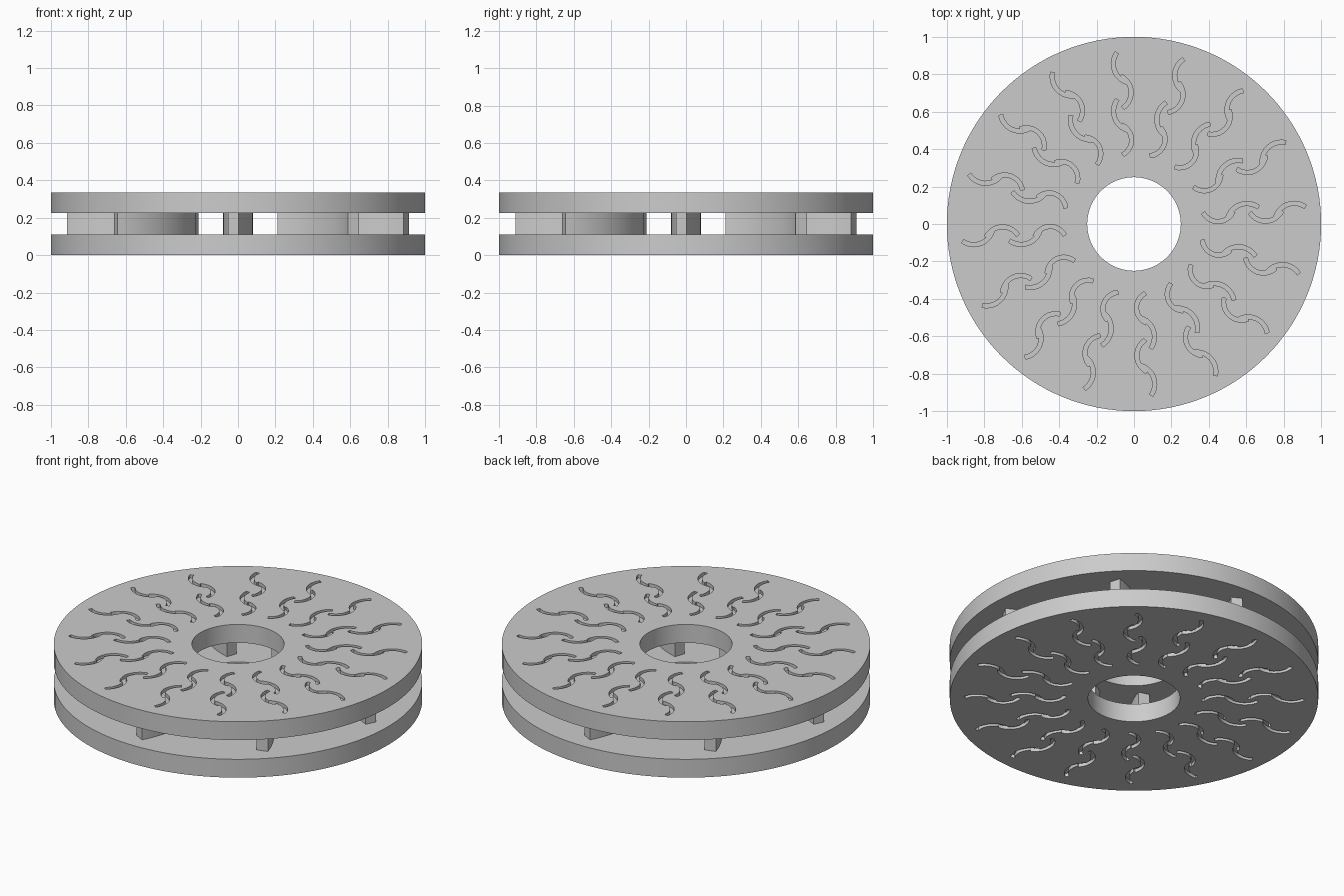
import bpy, bmesh, math
from mathutils import Vector, Matrix
from mathutils.geometry import delaunay_2d_cdt

cube = bpy.data.objects.get("Cube")
if cube:
    bpy.data.objects.remove(cube, do_unlink=True)

PLATE, GAP = 0.11, 0.115
HEIGHT = 2 * PLATE + GAP
GROOVE_DEPTH = 0.02
SIDES = 128

steel = bpy.data.materials.new("grey_steel")
steel.use_nodes = True
colour = (0.6, 0.6, 0.6, 1)
steel.diffuse_color = colour
steel.node_tree.nodes["Principled BSDF"].inputs["Base Color"].default_value = colour


def make_object(name, bm):
    bmesh.ops.recalc_face_normals(bm, faces=bm.faces)
    mesh = bpy.data.meshes.new(name)
    bm.to_mesh(mesh)
    bm.free()
    mesh.materials.append(steel)
    obj = bpy.data.objects.new(name, mesh)
    bpy.context.collection.objects.link(obj)
    bpy.ops.object.select_all(action='DESELECT')
    obj.select_set(True)
    bpy.context.view_layer.objects.active = obj
    bpy.ops.object.shade_smooth_by_angle(angle=math.radians(30))


def circle(radius):
    return [Vector((radius, 0)) @ Matrix.Rotation(-2 * math.pi * i / SIDES, 2)
            for i in range(SIDES)]


def arc(start, end, sagitta, steps):
    """Points on a circular arc bulging to the left of start-end."""
    a, b = Vector(start), Vector(end)
    chord = b - a
    side = Vector((-chord.y, chord.x)).normalized()
    half = 2 * math.atan(2 * sagitta / chord.length)
    radius = chord.length / 2 / math.sin(half)
    centre = (a + b) / 2 + side * (sagitta - radius)
    return [centre + Matrix.Rotation(-2 * half * i / steps, 2) @ (a - centre)
            for i in range(steps + 1)]


def ribbon(path, width, turn):
    """Anticlockwise outline of an even strip along a path, turned about z."""
    left, right = [], []
    for i, p in enumerate(path):
        along = path[min(i + 1, len(path) - 1)] - path[max(i - 1, 0)]
        off = Vector((-along.y, along.x)).normalized() * width / 2
        left.append(p + off)
        right.append(p - off)
    rot = Matrix.Rotation(turn, 2)
    return [rot @ p for p in right + left[::-1]]


# Four staggered groove arcs, repeated around the ring
groove_arcs = [
    arc((0.755, 0.032), (0.915, 0.092), 0.045, 10),
    arc((0.62, 0.06), (0.79, 0.07), -0.05, 10),
    arc((0.50, 0.032), (0.665, 0.09), 0.045, 10),
    arc((0.37, 0.06), (0.53, 0.066), -0.05, 10),
]
grooves = [ribbon(path, 0.022, math.tau * i / 16)
           for i in range(16) for path in groove_arcs]


def make_plate(name, face_z, inward):
    """Flat ring with shallow curved grooves sunk into one face."""
    floor_z = face_z + inward * GROOVE_DEPTH
    back_z = face_z + inward * PLATE
    rim, bore = circle(1), circle(0.25)

    # Triangulate the face around the bore and the grooves
    points, loops = list(rim), []
    for outline in [bore] + grooves:
        loops.append(list(range(len(points), len(points) + len(outline))))
        points += outline
    rim_edges = [(i, (i + 1) % SIDES) for i in range(SIDES)]
    flat, _, tris, _, _, sources = delaunay_2d_cdt(points, rim_edges, loops, 0, 1e-6)

    bm = bmesh.new()
    made = {}

    def vert(i, z):
        if (i, z) not in made:
            made[i, z] = bm.verts.new((flat[i].x, flat[i].y, z))
        return made[i, z]

    # Face and groove floors
    borders = {}
    for tri, source in zip(tris, sources):
        if 0 in source:
            continue
        z = floor_z if source else face_z
        bm.faces.new([vert(i, z) for i in tri])
        for a, b in zip(tri, list(tri[1:]) + [tri[0]]):
            borders.setdefault((min(a, b), max(a, b)), []).append(z)

    # Groove walls, rim and bore
    for (a, b), levels in borders.items():
        if len(levels) == 1:
            low = back_z
        elif levels[0] != levels[1]:
            low = floor_z
        else:
            continue
        bm.faces.new((vert(a, face_z), vert(b, face_z), vert(b, low), vert(a, low)))

    # Plain back face
    ring = [[bm.verts.new((p.x, p.y, back_z)) for p in loop] for loop in (rim, bore)]
    for i in range(SIDES):
        k = (i + 1) % SIDES
        bm.faces.new((ring[0][i], ring[0][k], ring[1][k], ring[1][i]))
    bmesh.ops.remove_doubles(bm, verts=bm.verts, dist=1e-5)
    make_object(name, bm)


make_plate("lower_plate", 0, 1)
make_plate("upper_plate", HEIGHT, -1)

# Curved vanes between the plates
vane_arc = arc((0.337, -0.025), (0.898, -0.025), 0.073, 20)
for n in range(8):
    bm = bmesh.new()
    outline = ribbon(vane_arc, 0.064, math.tau * n / 8)
    low, high = [[bm.verts.new((p.x, p.y, z)) for p in outline]
                 for z in (PLATE - 0.002, PLATE + GAP + 0.002)]
    bm.faces.new(low)
    bm.faces.new(high)
    for i in range(len(outline)):
        k = (i + 1) % len(outline)
        bm.faces.new((low[i], low[k], high[k], high[i]))
    make_object(f"vane_{n + 1}", bm)
